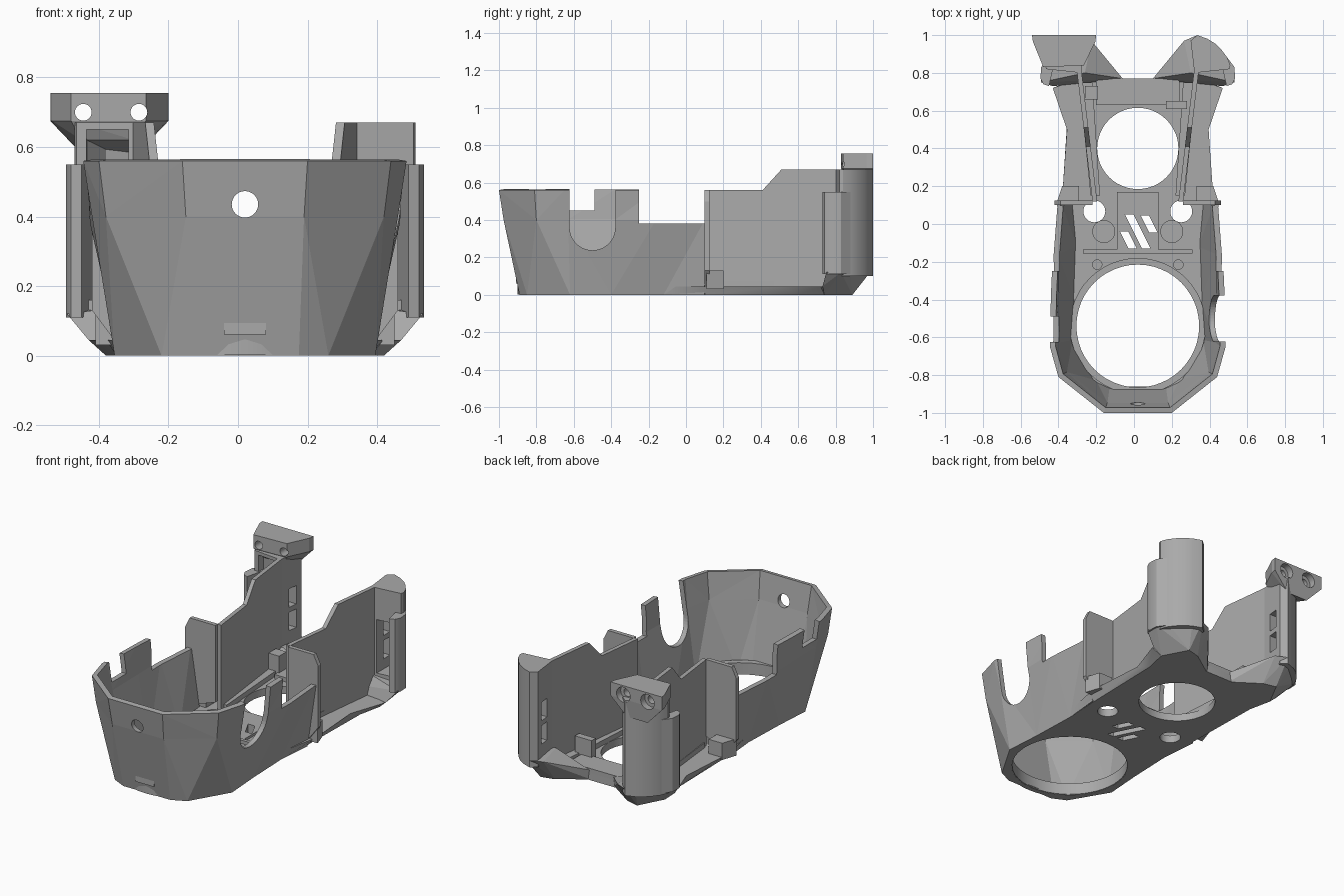
import bpy, bmesh, math
from mathutils import Vector, Matrix

cube = bpy.data.objects.get("Cube")
if cube:
    bpy.data.objects.remove(cube, do_unlink=True)

CX = 0.02  # symmetry plane of the shell
grey = bpy.data.materials.new("plain grey")
grey.use_nodes = True
grey.diffuse_color = (0.4, 0.4, 0.4, 1)
grey.node_tree.nodes["Principled BSDF"].inputs["Base Color"].default_value = (0.4, 0.4, 0.4, 1)


def finish(bm, name, recalc=True):
    if recalc:
        bmesh.ops.recalc_face_normals(bm, faces=bm.faces)
    mesh = bpy.data.meshes.new(name)
    bm.to_mesh(mesh)
    bm.free()
    mesh.materials.append(grey)
    obj = bpy.data.objects.new(name, mesh)
    bpy.context.collection.objects.link(obj)
    return obj


def loft(name, low, high):
    """Solid between two matching rings of 3D points."""
    bm = bmesh.new()
    a = [bm.verts.new(p) for p in low]
    b = [bm.verts.new(p) for p in high]
    n = len(a)
    for i in range(n):
        j = (i + 1) % n
        bm.faces.new((a[i], a[j], b[j], b[i]))
    bm.faces.new(a[::-1])
    bm.faces.new(b)
    return finish(bm, name)


def prism(name, outline, z0, z1):
    return loft(name, [(x, y, z0) for x, y in outline], [(x, y, z1) for x, y in outline])


def box(name, x0, x1, y0, y1, z0, z1):
    return prism(name, [(x0, y0), (x1, y0), (x1, y1), (x0, y1)], z0, z1)


def hull(name, points):
    bm = bmesh.new()
    verts = [bm.verts.new(p) for p in points]
    res = bmesh.ops.convex_hull(bm, input=verts)
    loose = [v for v in res["geom_interior"] if isinstance(v, bmesh.types.BMVert)]
    bmesh.ops.delete(bm, geom=loose, context='VERTS')
    return finish(bm, name)


def rod(name, center, radius, depth, axis='Z'):
    bm = bmesh.new()
    turn = {'X': Matrix.Rotation(math.pi / 2, 4, 'Y'), 'Y': Matrix.Rotation(math.pi / 2, 4, 'X'),
            'Z': Matrix.Identity(4)}[axis]
    bmesh.ops.create_cone(bm, cap_ends=True, segments=48, radius1=radius, radius2=radius,
                          depth=depth, matrix=Matrix.Translation(center) @ turn)
    return finish(bm, name)


def apply(obj, mod):
    bpy.context.view_layer.objects.active = obj
    bpy.ops.object.modifier_apply(modifier=mod.name)


def cut(obj, *cutters):
    for c in cutters:
        mod = obj.modifiers.new("cut", 'BOOLEAN')
        mod.operation, mod.solver, mod.object = 'DIFFERENCE', 'EXACT', c
        apply(obj, mod)
        bpy.data.objects.remove(c, do_unlink=True)


def smooth(obj, angle=30):
    bpy.ops.object.select_all(action='DESELECT')
    obj.select_set(True)
    bpy.context.view_layer.objects.active = obj
    bpy.ops.object.shade_smooth_by_angle(angle=math.radians(angle))


def mirrored(half):
    """Half outline (offset, y) -> full open path from -x rear round the front to +x rear."""
    return [(CX - x, y) for x, y in reversed(half)] + [(CX + x, y) for x, y in half]


# Faceted front shell
base = [(.155, -.89), (.24, -.85), (.375, -.62), (.36, -.40), (.35, -.12), (.37, .1)]
belt = [(.17, -.975), (.40, -.80), (.44, -.63), (.445, -.38), (.45, -.16), (.43, .1)]
rim = [(.18, -1.0), (.42, -.81), (.465, -.65), (.46, -.38), (.45, -.16), (.44, .1)]
bm = bmesh.new()
rings = [[bm.verts.new((x, y, z)) for x, y in mirrored(h)]
         for h, z in ((base, 0), (belt, .40), (rim, .56))]
for low, high in zip(rings, rings[1:]):
    for i in range(len(low) - 1):
        bm.faces.new((low[i], low[i + 1], high[i + 1], high[i]))
bmesh.ops.triangulate(bm, faces=bm.faces)
shell = finish(bm, "front_shell", recalc=False)
solid = shell.modifiers.new("wall", 'SOLIDIFY')
solid.thickness, solid.offset = .03, -1
apply(shell, solid)
cut(shell,
    rod("notch_round", (.45, -.5, .36), .122, .5, 'X'),
    box("notch_open", .2, .7, -.622, -.378, .36, .8),
    box("notch_step", -.7, -.2, -.625, -.49, .45, .8),
    box("low_side", -.8, .8, -.25, .3, .38, .8),
    rod("front_hole", (CX, -.97, .435), .038, .3, 'Y'))

# Floor plate with sloped flanges
low = base[:5] + [(.36, .1), (.37, .6), (.40, .74), (.30, .77)]
high = base[:5] + [(.40, .14), (.375, .5), (.45, .72), (.30, .77)]
floor = loft("floor_plate", [(x, y, 0) for x, y in mirrored(low)],
             [(x, y, .045) for x, y in mirrored(high)])
cut(floor, rod("big_hole", (CX, -.54, 0), .33, .4), rod("rear_hole", (CX, .4, 0), .215, .4))
pad = box("center_pad", CX - .11, CX + .11, -.15, .17, .04, .06)
for s in (1, -1):
    cut(floor, rod("screw_hole", (CX + s * .23, .067, 0), .058, .4),
        rod("screw_seat", (CX + s * .18, -.04, .05), .058, .03),
        rod("pin_seat", (CX + s * .215, -.215, .05), .025, .03))
# Slanted vents
for x, y, size in ((-.03, -.085, .09), (.02, -.04, .18), (.08, .0, .09)):
    dx, dy, w = size * .25, size * .5, .022
    vent = [(x - dx * s + t * w, y + dy * s) for s, t in ((1, -1), (1, 1), (-1, 1), (-1, -1))]
    for part in (floor, pad):
        cut(part, prism("vent", vent, -.1, .2))
smooth(floor)

# Collar round the large opening
collar = rod("opening_collar", (CX, -.54, .036), .36, .07)
cut(collar, rod("collar_bore", (CX, -.54, 0), .325, .4))
smooth(collar)

box("front_cross_step", CX - .29, CX + .29, -.155, -.135, .04, .065)
box("rear_cross_bar", CX - .22, CX + .22, .63, .77, .04, .07)
box("front_inner_ledge", CX - .06, CX + .06, -.91, -.89, .06, .1)
box("left_clip", .17, .28, .61, .65, .04, .17)
box("right_clip", -.26, -.19, .66, .73, .04, .17)

profile = [(.12, .04), (.12, .56), (.41, .56), (.51, .67), (.86, .67), (.86, .04)]
tower = [(.30, .80), (.485, .82), (.49, .84), (.475, .88), (.445, .92), (.41, .955),
         (.37, .98), (.315, 1.0), (.28, .97)]
fin = [(.47, .73), (.50, .74), (.515, .77), (.512, .83), (.475, .88), (.44, .86)]

for s, side in ((1, "left"), (-1, "right")):
    X = lambda d: CX + s * d
    flat = lambda pts: [(X(x), y) for x, y in pts]

    # Thin side wall, flaring towards the rear
    outer = lambda y: .24 + .12 * (y - .12)
    loft(side + "_side_wall", [(X(outer(y)), y, z) for y, z in profile],
         [(X(outer(y) - .025), y, z) for y, z in profile])
    prism(side + "_wall_rail", flat([(.20, .15), (.25, .15), (.31, .75), (.24, .75)]), .04, .075)

    # Cross panel joining the thin wall to the outside
    panel = [(.24, .10), (.41, .10), (.44, .13), (.44, .56), (.24, .56)]
    panel[1:3] = [(.38, .05), (.44, .13)]
    panel[3:4] = [(.44, .50), (.41, .56)]
    loft(side + "_cross_panel", [(X(x), .10, z) for x, z in panel],
         [(X(x), .125, z) for x, z in panel])
    prism(side + "_panel_block", flat([(.31, .11), (.43, .11), (.40, .2), (.31, .2)]), .03, .13)

    # Rear corner foot
    foot = [(.08, .76, 0), (.24, .87, 0), (.32, .89, 0), (.40, .74, 0), (.08, .77, .06),
            (.245, .97, .14), (.315, 1.0, .14), (.37, .98, .14), (.475, .88, .13),
            (.512, .83, .12), (.512, .75, .12), (.45, .73, .045), (.28, .80, .15)]
    hull(side + "_rear_foot", [(X(x), y, z) for x, y, z in foot])

    # Rear tower, hollowed from the front with two slots on its inner face
    column = prism(side + "_rear_tower", flat(tower), .1, .67)
    top = .48 if s > 0 else .65
    cut(column, prism("pocket", flat([(.335, .7), (.46, .7), (.455, .86), (.40, .93), (.335, .95)]),
                      .16, top))
    for z in (.22, .36):
        cut(column, prism("slot", flat([(.2, .87), (.36, .87), (.36, .93), (.2, .93)]), z, z + .11))
    smooth(column)
    smooth(prism(side + "_outer_fin", flat(fin), .11, .55))

# Mounting head on the right tower
ring = [(-.54, 1), (-.20, 1), (-.205, .965), (-.265, .84), (-.48, .83), (-.535, .965)]
head = hull("mounting_head", [(x, y, z) for x, y in ring for z in (.675, .755)] +
            [(-.44, .99, .57), (-.30, .99, .57), (-.30, .86, .62), (-.45, .86, .62)])
for x in (-.285, -.445):
    cut(head, rod("bolt_seat", (x, 1.0, .70), .045, .08, 'Y'),
        rod("bolt_hole", (x, .95, .70), .024, .5, 'Y'))
